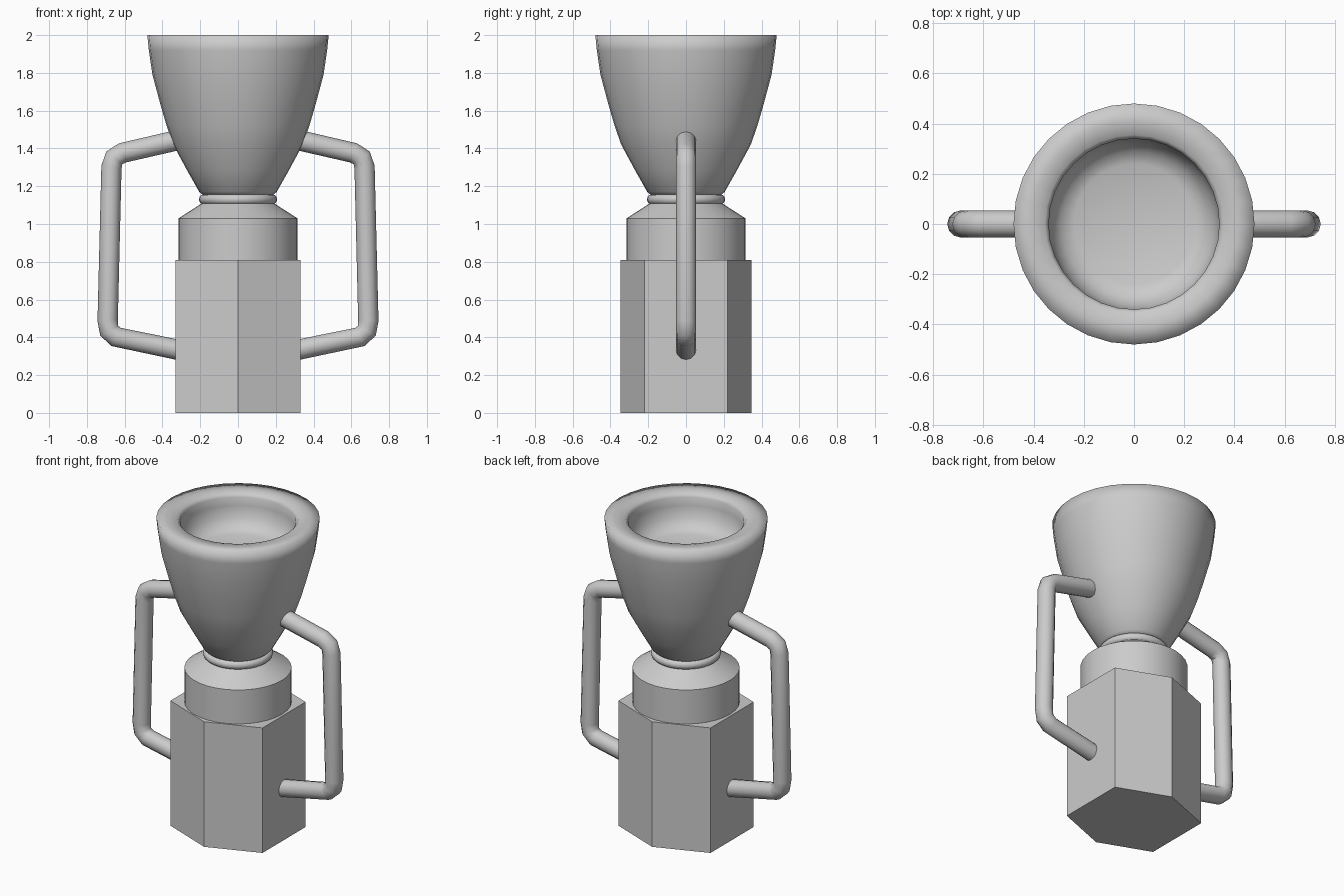
import bpy, bmesh, math

if "Cube" in bpy.data.objects:
    bpy.data.objects.remove(bpy.data.objects["Cube"])

grey = bpy.data.materials.new("plain grey")
grey.diffuse_color = (0.6, 0.6, 0.6, 1)
grey.use_nodes = True
grey.node_tree.nodes["Principled BSDF"].inputs["Base Color"].default_value = grey.diffuse_color


def finish(name, bm, smooth_angle=None):
    bmesh.ops.recalc_face_normals(bm, faces=bm.faces)
    me = bpy.data.meshes.new(name)
    bm.to_mesh(me)
    bm.free()
    ob = bpy.data.objects.new(name, me)
    bpy.context.collection.objects.link(ob)
    me.materials.append(grey)
    if smooth_angle is not None:
        smooth(ob, smooth_angle)
    return ob


def smooth(ob, angle):
    bpy.ops.object.select_all(action='DESELECT')
    ob.select_set(True)
    bpy.context.view_layer.objects.active = ob
    bpy.ops.object.shade_smooth_by_angle(angle=math.radians(angle))


def lathe(name, profile, angle, segs=32):
    """Spin an (r, z) profile around the z axis."""
    bm = bmesh.new()
    vs = [bm.verts.new((r, 0, z)) for r, z in profile]
    es = [bm.edges.new(p) for p in zip(vs, vs[1:])]
    bmesh.ops.spin(bm, geom=vs + es, cent=(0, 0, 0), axis=(0, 0, 1),
                   angle=math.tau, steps=segs, use_duplicate=False)
    bmesh.ops.remove_doubles(bm, verts=bm.verts, dist=1e-4)
    return finish(name, bm, angle)


# six-sided base block
bm = bmesh.new()
outline = [(0, -.347), (.33, -.22), (.33, .22), (0, .347), (-.33, .22), (-.33, -.22)]
face = bm.faces.new([bm.verts.new((x, y, 0)) for x, y in outline])
ext = bmesh.ops.extrude_face_region(bm, geom=[face], use_keep_orig=True)
top = [g for g in ext["geom"] if isinstance(g, bmesh.types.BMVert)]
bmesh.ops.translate(bm, verts=top, vec=(0, 0, .81))
finish("hex_base", bm)

# round collar with sloping shoulder
lathe("collar", [(0, .80), (.315, .80), (.315, 1.03), (.19, 1.11), (.17, 1.17), (0, 1.17)], 30)

# neck ring
ring = [(.18 + .027 * math.cos(a), 1.13 + .027 * math.sin(a))
        for a in (math.tau * i / 12 for i in range(13))]
lathe("neck_ring", ring, 60)

# flared cup with thick rim and hollow
lathe("cup", [(0, 1.15), (.18, 1.15), (.205, 1.17), (.27, 1.285), (.343, 1.42), (.378, 1.52),
              (.41, 1.63), (.453, 1.79), (.472, 1.92), (.48, 2.0), (.41, 2.0), (.355, 1.995),
              (.34, 1.975), (.342, 1.92), (.325, 1.85), (.29, 1.80), (.24, 1.78), (0, 1.78)], 100)

# pair of bent tube handles
path = [(.25, 1.46), (.61, 1.377), (.655, 1.35), (.67, 1.30),
        (.69, .49), (.682, .435), (.645, .402), (.25, .32)]
for side, label in ((1, "right"), (-1, "left")):
    cu = bpy.data.curves.new(label + "_handle", 'CURVE')
    cu.dimensions = '3D'
    cu.bevel_depth = .054
    cu.bevel_resolution = 4
    cu.use_fill_caps = True
    sp = cu.splines.new('POLY')
    sp.points.add(len(path) - 1)
    for p, (x, z) in zip(sp.points, path):
        p.co = (side * x, 0, z, 1)
    ob = bpy.data.objects.new(label + "_handle", cu)
    bpy.context.collection.objects.link(ob)
    cu.materials.append(grey)
    bpy.ops.object.select_all(action='DESELECT')
    ob.select_set(True)
    bpy.context.view_layer.objects.active = ob
    bpy.ops.object.convert(target='MESH')
    smooth(bpy.context.view_layer.objects.active, 50)
